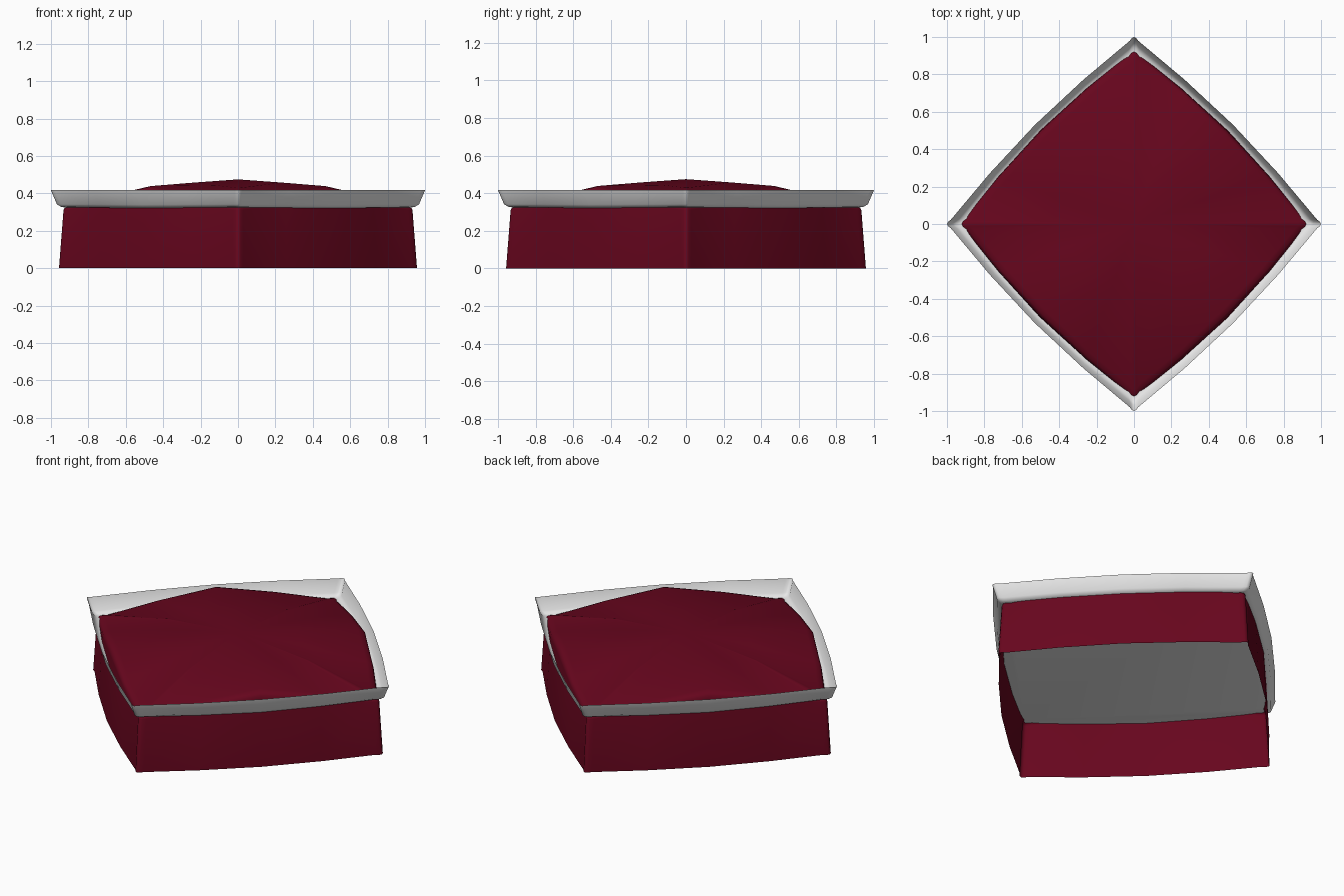
import bpy, bmesh, math
from mathutils import Matrix, Vector

if "Cube" in bpy.data.objects:
    bpy.data.objects.remove(bpy.data.objects["Cube"])


def material(name, rgb):
    m = bpy.data.materials.new(name)
    m.diffuse_color = (*rgb, 1)
    m.use_nodes = True
    m.node_tree.nodes["Principled BSDF"].inputs["Base Color"].default_value = m.diffuse_color
    return m


RED = material("deep red", (0.135, 0.0018, 0.0125))
GREY = material("light grey", (0.8, 0.8, 0.8))


def outline(corner, mid, zc, zm, r):
    """Bowed diamond: four rounded corners, pushed-out side middles, slightly curved between."""
    pts = []
    q = Vector(((corner + mid) / 2 + 0.006, mid / 2 + 0.006, (zc + zm) / 2))
    for i in range(4):
        rot = Matrix.Rotation(i * math.pi / 2, 3, 'Z')
        for p in ((q.x, -q.y, q.z), (corner - r, -r * 1.1, zc), (corner - r * 0.25, -r * 0.55, zc),
                  (corner, 0, zc), (corner - r * 0.25, r * 0.55, zc),
                  (corner - r, r * 1.1, zc), q, (mid, mid, zm)):
            pts.append(rot @ Vector(p))
    return pts


def loft(name, rings, mat, peak=None, floor=False):
    bm = bmesh.new()
    loops = [[bm.verts.new(p) for p in outline(*r)] for r in rings]
    n = len(loops[0])
    for a, b in zip(loops, loops[1:]):
        for i in range(n):
            j = (i + 1) % n
            bm.faces.new((a[i], a[j], b[j], b[i]))
    if peak is not None:
        c = bm.verts.new((0, 0, peak))
        for i in range(n):
            bm.faces.new((loops[-1][i], loops[-1][(i + 1) % n], c))
    if floor:
        bm.faces.new(loops[0][::-1])
    me = bpy.data.meshes.new(name)
    bm.to_mesh(me)
    bm.free()
    me.materials.append(mat)
    ob = bpy.data.objects.new(name, me)
    bpy.context.collection.objects.link(ob)
    bpy.ops.object.select_all(action='DESELECT')
    ob.select_set(True)
    bpy.context.view_layer.objects.active = ob
    bpy.ops.object.shade_smooth_by_angle(angle=math.radians(50))
    return ob


# Red body, open underneath: tapered walls, softened top edge, low dome
loft("cushion_body", [
    (0.957, 0.511, 0.0, 0.0, 0.025),
    (0.933, 0.498, 0.310, 0.395, 0.025),
    (0.928, 0.495, 0.320, 0.418, 0.025),
    (0.915, 0.486, 0.329, 0.431, 0.025),
    (0.885, 0.468, 0.338, 0.439, 0.025),
    (0.47, 0.235, 0.430, 0.458, 0.01),
], RED, peak=0.475)

# Thin grey tray: flat floor closing the body from inside, flared rim outside
loft("tray", [
    (0.925, 0.494, 0.325, 0.320, 0.025),
    (0.945, 0.504, 0.328, 0.322, 0.025),
    (0.968, 0.516, 0.342, 0.340, 0.022),
    (1.000, 0.530, 0.417, 0.417, 0.02),
], GREY, floor=True)
